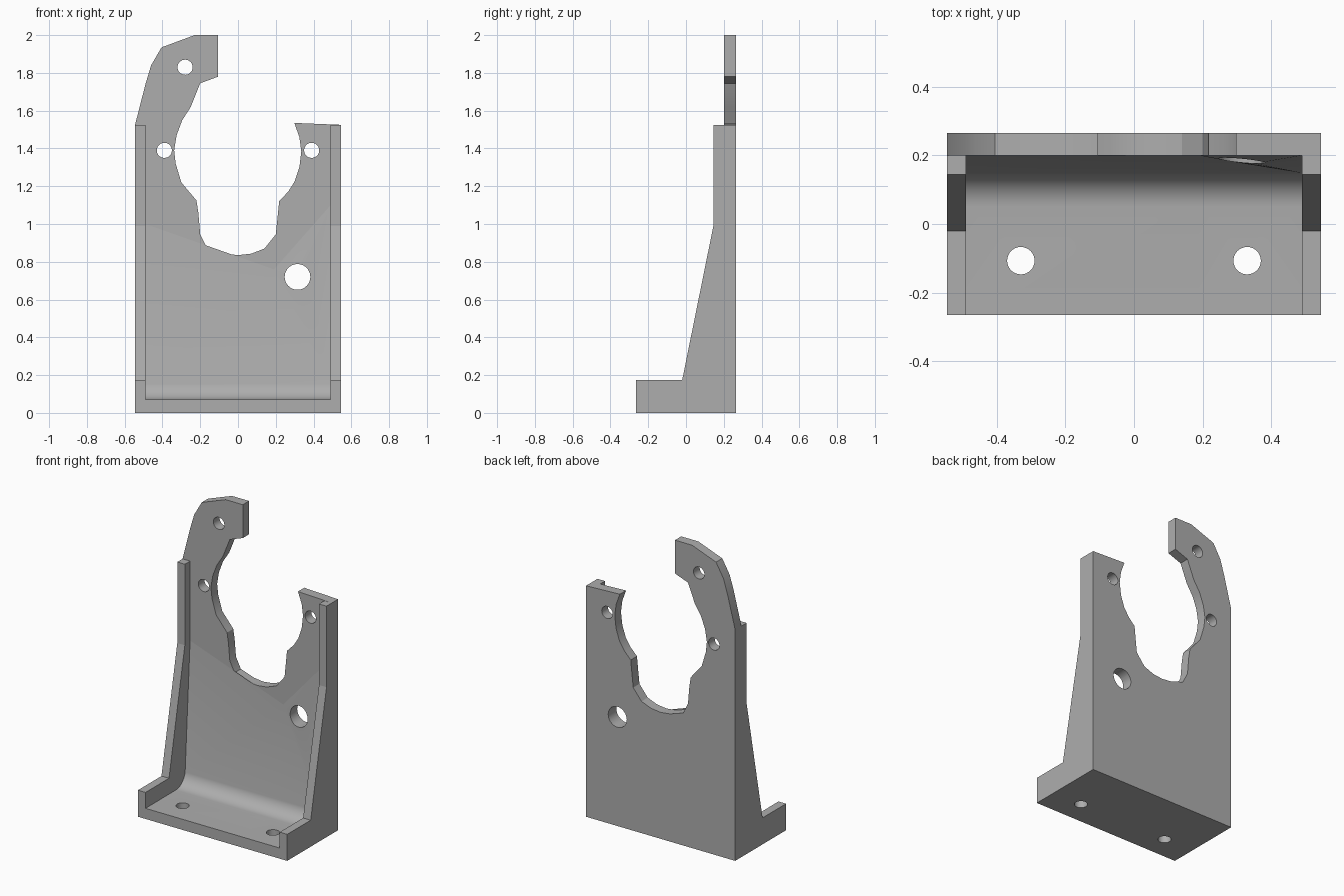
import bpy, bmesh, math
from mathutils import Vector

cube = bpy.data.objects.get("Cube")
if cube:
    bpy.data.objects.remove(cube)

grey = bpy.data.materials.new("bracket grey")
grey.use_nodes = True
colour = (0.42, 0.42, 0.42, 1)
grey.diffuse_color = colour
grey.node_tree.nodes["Principled BSDF"].inputs["Base Color"].default_value = colour


def loft(name, sections):
    """Solid through matching closed sections, capped at both ends."""
    bm = bmesh.new()
    rings = [[bm.verts.new(p) for p in s] for s in sections]
    n = len(rings[0])
    for a, b in zip(rings, rings[1:]):
        for i in range(n):
            j = (i + 1) % n
            bm.faces.new((a[i], a[j], b[j], b[i]))
    bm.faces.new(rings[0])
    bm.faces.new(rings[-1])
    bmesh.ops.recalc_face_normals(bm, faces=bm.faces)
    mesh = bpy.data.meshes.new(name)
    bm.to_mesh(mesh)
    bm.free()
    mesh.materials.append(grey)
    obj = bpy.data.objects.new(name, mesh)
    bpy.context.collection.objects.link(obj)
    return obj


def drill(obj, centre, radius, axis):
    """Cut a round hole along the given axis, then drop the cutter."""
    bpy.ops.mesh.primitive_cylinder_add(vertices=32, radius=radius, depth=0.5, location=centre)
    cutter = bpy.context.object
    cutter.hide_render = True
    cutter.data.materials.append(grey)
    cutter.rotation_euler = Vector(axis).to_track_quat("Z", "Y").to_euler()
    mod = obj.modifiers.new("hole", "BOOLEAN")
    mod.operation = "DIFFERENCE"
    mod.solver = "EXACT"
    mod.object = cutter
    bpy.context.view_layer.objects.active = obj
    bpy.ops.object.modifier_apply(modifier=mod.name)
    bpy.data.objects.remove(cutter)


W, INNER = 0.545, 0.49       # half width, inside of the side walls
FRONT, BACK, FACE = -0.265, 0.265, 0.2

# Back plate: outline with open motor cut-out and hooked arm
outline = [
    (-W, 0), (W, 0), (W, 1.525), (0.298, 1.535),
    (0.325, 1.46), (0.335, 1.385), (0.325, 1.3), (0.3, 1.225), (0.265, 1.17),
    (0.218, 1.122), (0.21, 1.04), (0.2, 0.945), (0.14, 0.87), (0.07, 0.843),
    (0, 0.835), (-0.07, 0.843), (-0.165, 0.875), (-0.2, 0.945), (-0.21, 1.06),
    (-0.22, 1.125), (-0.3, 1.22), (-0.33, 1.32), (-0.338, 1.39), (-0.325, 1.47),
    (-0.295, 1.55), (-0.25, 1.62), (-0.2, 1.745), (-0.105, 1.78), (-0.105, 2),
    (-0.23, 2), (-0.405, 1.935), (-0.46, 1.84), (-0.49, 1.74), (-W, 1.525)]
plate = loft("back_plate", [[(x, y, z) for x, z in outline] for y in (FACE, BACK)])
for x, z, r in [(-0.28, 1.83, 0.04), (-0.39, 1.39, 0.04), (0.39, 1.39, 0.04), (0.315, 0.72, 0.068)]:
    drill(plate, (x, FACE, z), r, (0, 1, 0))

# Side walls: tapered ribs with a low step around the foot
rib = [(FRONT, 0), (FACE, 0), (FACE, 1.525), (0.145, 1.525),
       (0.145, 0.99), (-0.02, 0.175), (FRONT, 0.175)]
for side, name in ((1, "left_wall"), (-1, "right_wall")):
    loft(name, [[(side * x, y, z) for y, z in rib] for x in (INNER, W)])

# Floor: rounded inner corner rising into a shallow wedge on the plate
R = 0.1
fillet = [(0.05 + R * math.sin(a), 0.07 + R * (1 - math.cos(a)))
          for a in (math.radians(80) * i / 10 for i in range(11))]


def floor_section(x, tip):
    pts = [(FACE, 0), (FRONT, 0), (FRONT, 0.07)] + fillet + [(FACE, tip)]
    return [(x, y, z) for y, z in pts]


floor = loft("floor", [floor_section(x, t) for x, t in ((-INNER, 1.0), (0.19, 0.76), (INNER, 1.1))])
drill(floor, (0.315, FACE, 0.72), 0.068, (0, 1, 0))
for x in (-0.33, 0.33):
    drill(floor, (x, -0.107, 0), 0.04, (0, 0, 1))

# Smooth the holes and fillet, keep the edges sharp
for obj in (plate, floor):
    bpy.ops.object.select_all(action="DESELECT")
    obj.select_set(True)
    bpy.context.view_layer.objects.active = obj
    bpy.ops.object.shade_smooth_by_angle(angle=math.radians(25))
